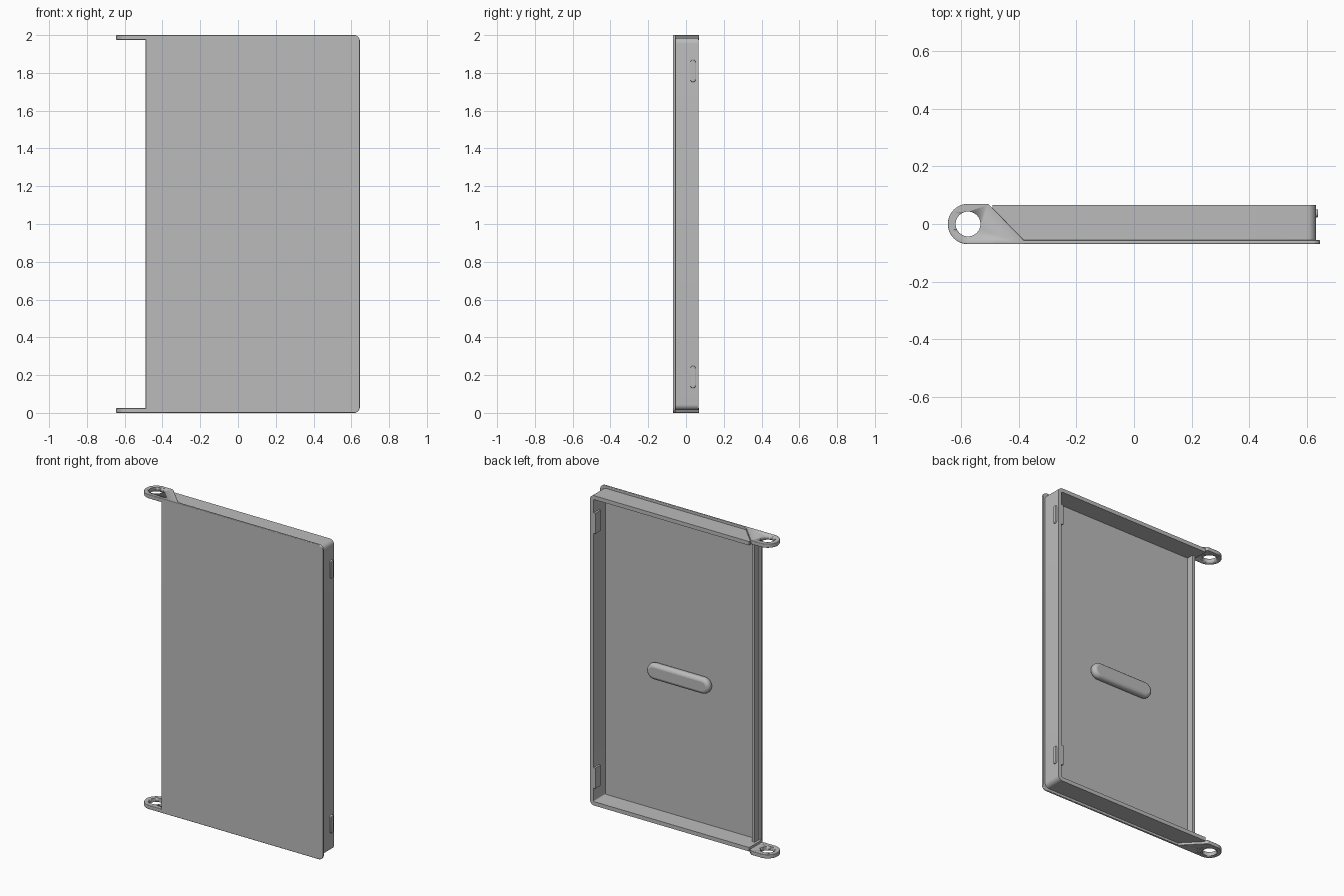
import bpy, bmesh, math
from mathutils import Vector

if "Cube" in bpy.data.objects:
    bpy.data.objects.remove(bpy.data.objects["Cube"])

grey = bpy.data.materials.new("plain grey")
grey.use_nodes = True
colour = (0.5, 0.5, 0.5, 1)
grey.diffuse_color = colour
grey.node_tree.nodes["Principled BSDF"].inputs["Base Color"].default_value = colour


def arc(cx, cy, r, start, end, steps=8):
    """Points along a circular arc, angles in degrees."""
    angles = [math.radians(start + (end - start) * i / steps) for i in range(steps + 1)]
    return [(cx + r * math.cos(a), cy + r * math.sin(a)) for a in angles]


def prism(name, outline, place, depth, bevel=0.0):
    """Extrude a flat outline; place() maps the outline into space."""
    bm = bmesh.new()
    face = bm.faces.new([bm.verts.new(place(*p)) for p in outline])
    new = bmesh.ops.extrude_face_region(bm, geom=[face])["geom"]
    bmesh.ops.translate(bm, vec=depth, verts=[v for v in new if isinstance(v, bmesh.types.BMVert)])
    bmesh.ops.recalc_face_normals(bm, faces=bm.faces)
    mesh = bpy.data.meshes.new(name)
    bm.to_mesh(mesh)
    bm.free()
    mesh.materials.append(grey)
    obj = bpy.data.objects.new(name, mesh)
    bpy.context.collection.objects.link(obj)
    if bevel:
        mod = obj.modifiers.new("soft edges", "BEVEL")
        mod.width, mod.segments, mod.limit_method = bevel, 3, "ANGLE"
        mod.angle_limit = math.radians(40)
    bpy.ops.object.select_all(action="DESELECT")
    obj.select_set(True)
    bpy.context.view_layer.objects.active = obj
    bpy.ops.object.shade_smooth_by_angle(angle=math.radians(35))
    return obj


def box(name, low, high, bevel=0.0):
    (x0, y0, z0), (x1, y1, z1) = low, high
    outline = [(x0, z0), (x1, z0), (x1, z1), (x0, z1)]
    return prism(name, outline, lambda x, z: (x, y0, z), Vector((0, y1 - y0, 0)), bevel)


def end_rounded(left, right, low, high, r):
    """Rectangle with its two right corners rounded."""
    return ([(left, low)] + arc(right - r, low + r, r, -90, 0)
            + arc(right - r, high - r, r, 0, 90) + [(left, high)])


FRONT, BACK, LEFT = -0.07, 0.065, -0.49

# Front panel
prism("front_panel", end_rounded(LEFT, 0.645, 0, 2, 0.03),
      lambda x, z: (x, FRONT, z), Vector((0, 0.014, 0)), 0.004)

# Three-sided rim: outer outline joined to the reversed inner outline
outer = end_rounded(LEFT, 0.63, 0.015, 1.985, 0.03)
inner = end_rounded(LEFT, 0.605, 0.04, 1.96, 0.006)
prism("rim_wall", outer + inner[::-1], lambda x, z: (x, -0.06, z), Vector((0, BACK + 0.06, 0)))

# Low lip along the hinge edge
box("hinge_edge_lip", (-0.475, -0.06, 0.03), (-0.455, -0.012, 1.97))

# Hinge arms, with a bored eye
HX, R = -0.575, 0.07
arm = arc(HX, 0, R, 90, 270, 24) + [(-0.38, -R), (-0.38, -0.058), (-0.505, R)]
for side, z in (("bottom", 0.0), ("top", 1.975)):
    body = prism(side + "_hinge_arm", arm, lambda x, y: (x, y, z), Vector((0, 0, 0.025)), 0.003)
    bore = prism(side + "_bore", arc(HX, 0, 0.043, 0, 352.5, 47),
                 lambda x, y: (x, y, z - 0.05), Vector((0, 0, 0.15)))
    bore.hide_render = True
    bore.hide_set(True)
    bore.display_type = "WIRE"
    cut = body.modifiers.new("eye", "BOOLEAN")
    cut.operation, cut.object, cut.solver = "DIFFERENCE", bore, "EXACT"

# Snap bumps outside the rim, with backing pads inside
for side, z in (("lower", 0.19), ("upper", 1.81)):
    slot = arc(0.037, z + 0.045, 0.014, 0, 180) + arc(0.037, z - 0.045, 0.014, 180, 360)
    prism(side + "_snap_bump", slot, lambda y, h: (0.625, y, h), Vector((0.013, 0, 0)), 0.004)
    box(side + "_snap_pad", (0.592, 0.012, z - 0.065), (0.61, BACK, z + 0.065))

# Raised grip bar inside the panel
bar = arc(0.24, 0.93, 0.05, -90, 90, 12) + arc(-0.1, 0.93, 0.05, 90, 270, 12)
prism("grip_bar", bar, lambda x, z: (x, -0.06, z), Vector((0, 0.05, 0)), 0.02)
